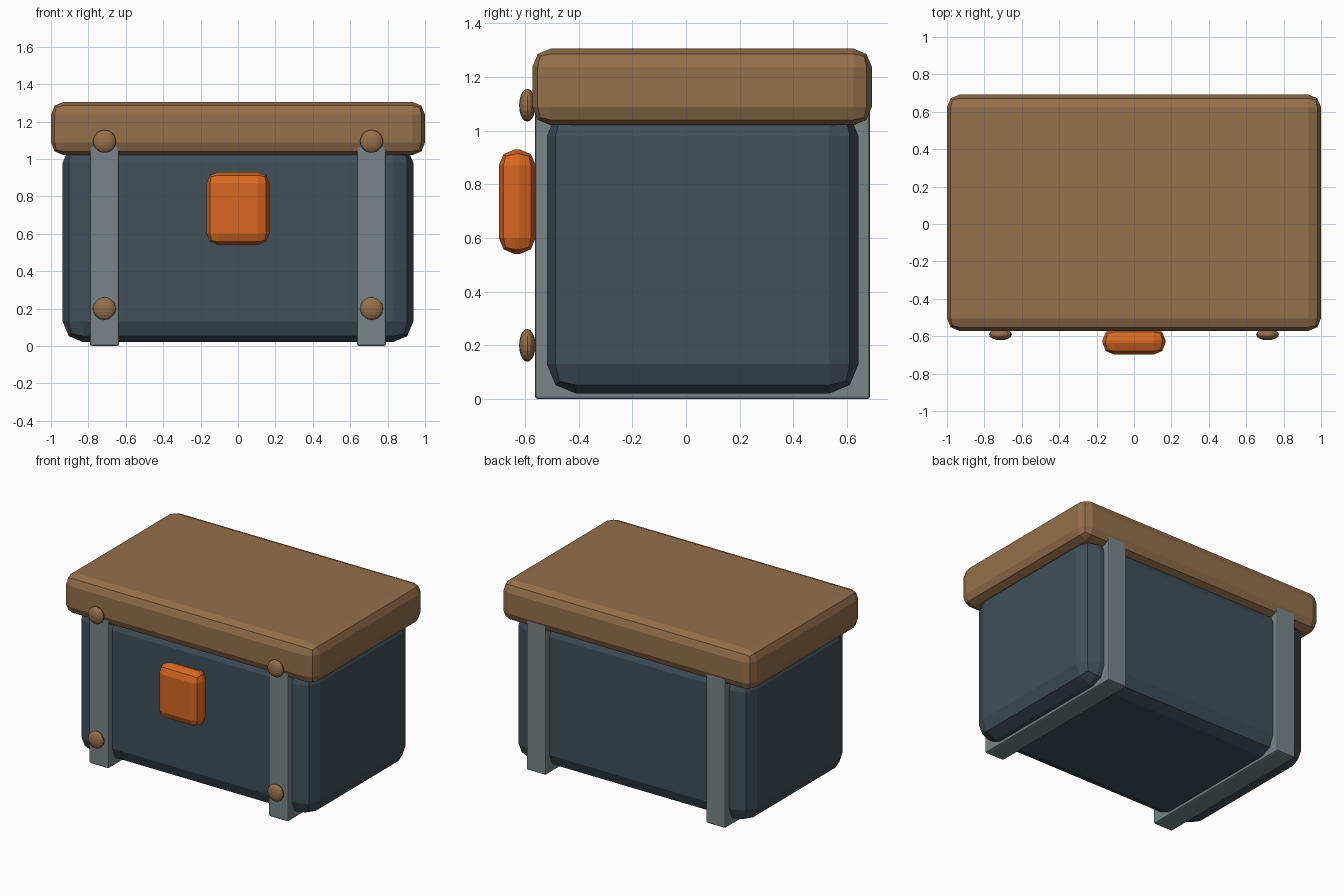
import bpy

cube = bpy.data.objects.get("Cube")
if cube:
    bpy.data.objects.remove(cube, do_unlink=True)


def material(name, rgb):
    mat = bpy.data.materials.new(name)
    mat.use_nodes = True
    color = (*rgb, 1.0)
    mat.diffuse_color = color
    mat.node_tree.nodes["Principled BSDF"].inputs["Base Color"].default_value = color
    return mat


WOOD = material("brown wood", (0.30, 0.16, 0.07))
PAINT = material("dark blue paint", (0.050, 0.080, 0.100))
STEEL = material("grey steel", (0.19, 0.235, 0.25))
ORANGE = material("orange lock", (0.68, 0.14, 0.015))


def box(name, low, high, bevel, segments, mat):
    """Bevelled box between two corners."""
    bpy.ops.mesh.primitive_cube_add(
        size=1, location=[(a + b) / 2 for a, b in zip(low, high)])
    obj = bpy.context.object
    obj.name = name
    obj.scale = [b - a for a, b in zip(low, high)]
    bpy.ops.object.transform_apply(location=False, rotation=False, scale=True)
    mod = obj.modifiers.new("rounded edges", 'BEVEL')
    mod.width = bevel
    mod.segments = segments
    obj.data.materials.append(mat)
    return obj


def rivet(name, x, z):
    """Flattened ball on the front of a strap."""
    bpy.ops.mesh.primitive_uv_sphere_add(
        segments=16, ring_count=10, radius=0.061, location=(x, -0.591, z))
    obj = bpy.context.object
    obj.name = name
    obj.scale.y = 0.5
    bpy.ops.object.transform_apply(location=False, rotation=False, scale=True)
    obj.data.materials.append(WOOD)


# Chest body and overhanging lid
box("body", (-0.937, -0.518, 0.02), (0.937, 0.642, 1.09), 0.11, 2, PAINT)
box("lid", (-1, -0.572, 1.02), (1, 0.692, 1.305), 0.068, 2, WOOD)

# Lock on the front
box("lock", (-0.168, -0.697, 0.54), (0.168, -0.56, 0.93), 0.06, 2, ORANGE)

# Straps wrapping front, bottom and back, each with two rivets
for side, s in (("left", 1), ("right", -1)):
    x = 0.714 * s
    box(side + "_strap", (x - 0.077, -0.562, 0), (x + 0.077, 0.685, 1.1),
        0.01, 2, STEEL)
    for level, z in (("lower", 0.2), ("upper", 1.094)):
        rivet(f"{side}_{level}_rivet", x, z)
